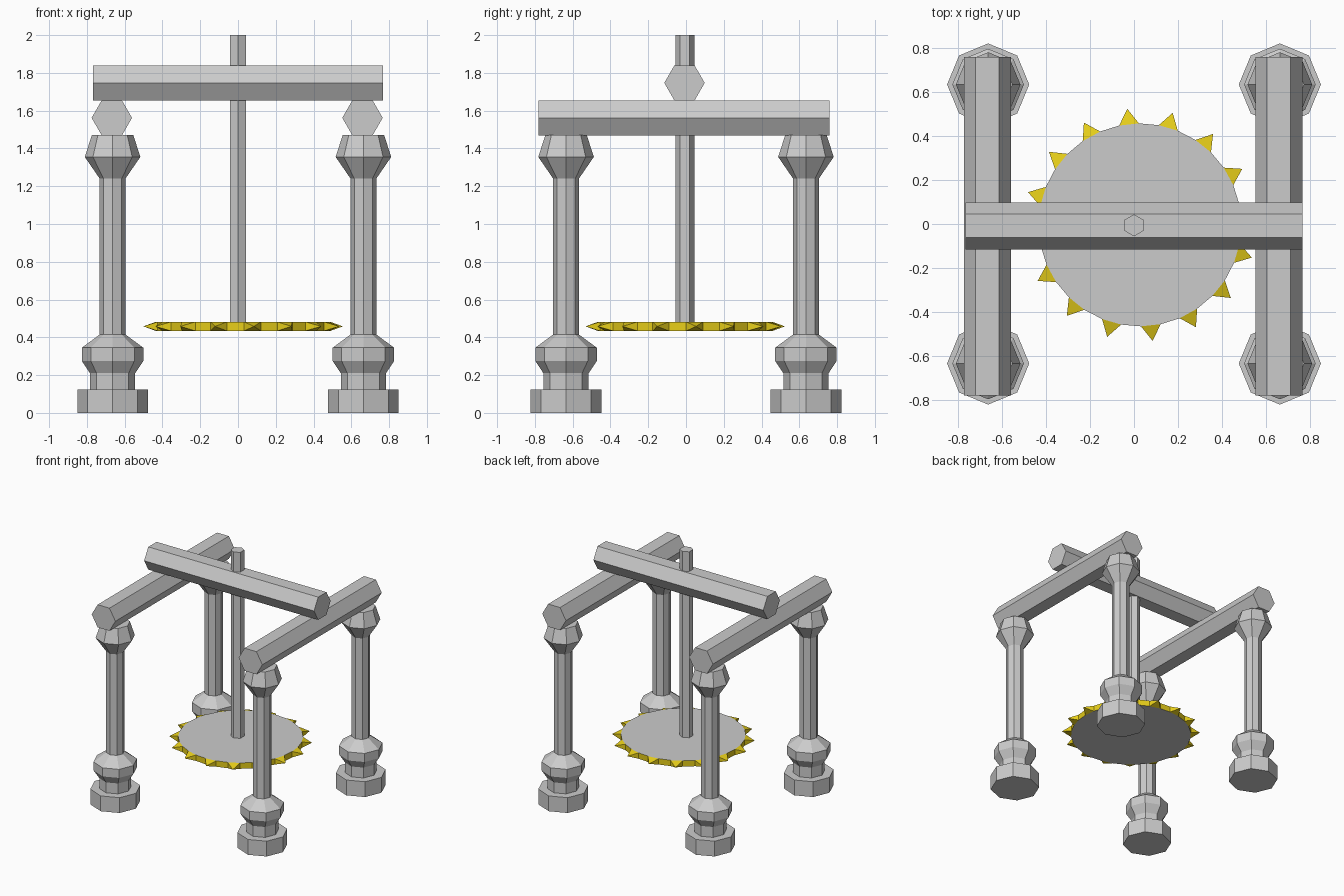
import bpy, bmesh, math
from mathutils import Matrix, Vector

if "Cube" in bpy.data.objects:
    bpy.data.objects.remove(bpy.data.objects["Cube"])


def material(name, rgb):
    m = bpy.data.materials.new(name)
    m.diffuse_color = (*rgb, 1)
    m.use_nodes = True
    m.node_tree.nodes["Principled BSDF"].inputs["Base Color"].default_value = m.diffuse_color
    return m


grey = material("stone grey", (0.6, 0.6, 0.6))
yellow = material("tooth yellow", (0.8, 0.62, 0.01))


def add_object(name, bm, mats, matrix=Matrix()):
    bmesh.ops.recalc_face_normals(bm, faces=bm.faces)
    mesh = bpy.data.meshes.new(name)
    bm.to_mesh(mesh)
    bm.free()
    for m in mats:
        mesh.materials.append(m)
    ob = bpy.data.objects.new(name, mesh)
    ob.matrix_world = matrix
    bpy.context.collection.objects.link(ob)
    return ob


def lathe(profile, sides, phase=0.0):
    """Closed faceted solid from (radius, z) rings."""
    bm = bmesh.new()
    rings = []
    for r, z in profile:
        angles = [phase + 2 * math.pi * i / sides for i in range(sides)]
        rings.append([bm.verts.new((r * math.cos(a), r * math.sin(a), z)) for a in angles])
    for low, high in zip(rings, rings[1:]):
        for i in range(sides):
            j = (i + 1) % sides
            bm.faces.new((low[i], low[j], high[j], high[i]))
    bm.faces.new(rings[0][::-1])
    bm.faces.new(rings[-1])
    return bm


# Four octagonal pillars with stepped base and flared capital
PILLAR = [(0.187, 0), (0.187, 0.125), (0.12, 0.125), (0.12, 0.21), (0.163, 0.275),
          (0.163, 0.345), (0.068, 0.415), (0.068, 1.24), (0.147, 1.355), (0.11, 1.47)]
for sx, side in ((-1, "left"), (1, "right")):
    for sy, end in ((-1, "front"), (1, "back")):
        add_object(f"{end}_{side}_pillar", lathe(PILLAR, 8), [grey],
                   Matrix.Translation((sx * 0.664, sy * 0.635, 0)))

# Hexagonal beams: two along y, one across on top
R = 0.107
for name, x in (("left_beam", -0.668), ("right_beam", 0.659)):
    add_object(name, lathe([(R, -0.77), (R, 0.77)], 6), [grey],
               Matrix.Translation((x, -0.01, 1.562)) @ Matrix.Rotation(math.pi / 2, 4, 'X'))
add_object("cross_beam", lathe([(R, -0.767), (R, 0.767)], 6, math.pi / 2), [grey],
           Matrix.Translation((0, -0.008, 1.747)) @ Matrix.Rotation(math.pi / 2, 4, 'Y'))

# Hanging hexagonal shaft
add_object("shaft", lathe([(0.05, 0.46), (0.05, 2.0)], 6, math.pi / 2), [grey],
           Matrix.Translation((0, -0.006, 0)))

# Saw blade: 32-sided disc, every other rim face pulled to a point
step = 2 * math.pi / 32
phase = math.radians(6.2)
bm = lathe([(0.462, -0.024), (0.462, 0.024)], 32, phase - step / 2)
rim = [f for f in bm.faces if len(f.verts) == 4]
for f in rim:
    f.material_index = 1
for i, f in enumerate(rim):
    if i % 2 == 0:
        a = phase + i * step
        tip = Vector((0.531 * math.cos(a), 0.531 * math.sin(a), 0))
        bmesh.ops.poke(bm, faces=[f])["verts"][0].co = tip
for f in bm.faces:
    f.material_index = 0 if len(f.verts) > 4 else 1
add_object("saw_blade", bm, [grey, yellow], Matrix.Translation((0.027, -0.004, 0.458)))
